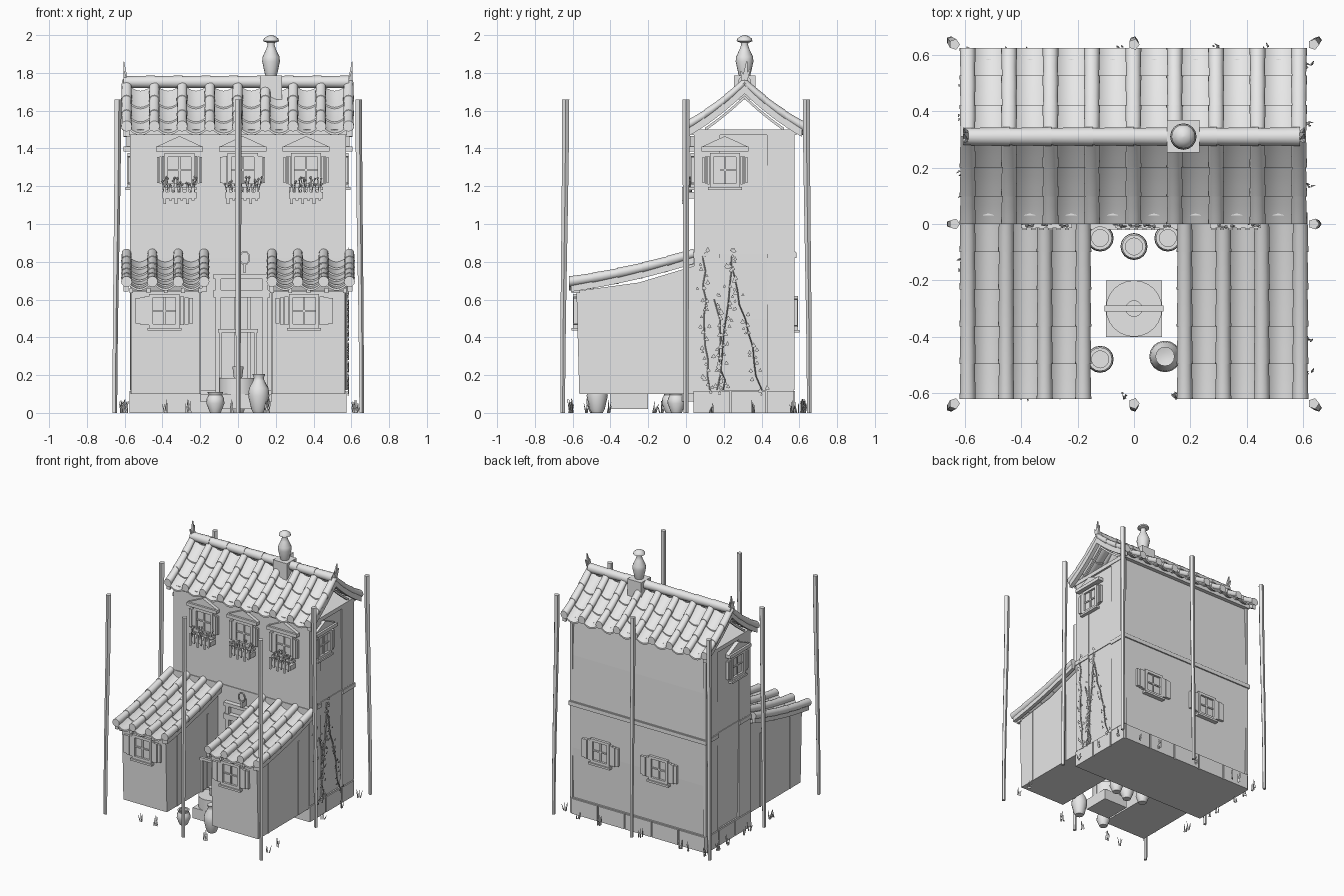
import bpy, bmesh, math, random
from mathutils import Matrix, Vector

random.seed(4)
cube = bpy.data.objects.get("Cube")
if cube:
    bpy.data.objects.remove(cube)

mat = bpy.data.materials.new("pale_grey")
mat.use_nodes = True
GREY = (0.8, 0.8, 0.8, 1)
mat.diffuse_color = GREY
mat.node_tree.nodes["Principled BSDF"].inputs["Base Color"].default_value = GREY


def finish(bm, name, matrix=None, smooth=False):
    bmesh.ops.recalc_face_normals(bm, faces=bm.faces)
    me = bpy.data.meshes.new(name)
    bm.to_mesh(me)
    bm.free()
    me.materials.append(mat)
    ob = bpy.data.objects.new(name, me)
    bpy.context.collection.objects.link(ob)
    if matrix:
        ob.matrix_world = matrix
    if smooth:
        bpy.ops.object.select_all(action='DESELECT')
        ob.select_set(True)
        bpy.context.view_layer.objects.active = ob
        bpy.ops.object.shade_smooth_by_angle(angle=math.radians(40))
    return ob


def box(bm, x0, x1, y0, y1, z0, z1):
    m = Matrix.Translation(((x0 + x1) / 2, (y0 + y1) / 2, (z0 + z1) / 2))
    bmesh.ops.create_cube(bm, size=1, matrix=m @ Matrix.Diagonal((x1 - x0, y1 - y0, z1 - z0, 1)))


def boxes(name, *dims, matrix=None):
    bm = bmesh.new()
    for d in dims:
        box(bm, *d)
    return finish(bm, name, matrix)


def loft(bm, rings, cap=True):
    # bridge closed rings of points
    vs = [[bm.verts.new(p) for p in r] for r in rings]
    n = len(vs[0])
    for a, b in zip(vs, vs[1:]):
        for i in range(n):
            bm.faces.new((a[i], a[(i + 1) % n], b[(i + 1) % n], b[i]))
    if cap:
        bm.faces.new(vs[0])
        bm.faces.new(vs[-1])


def prism(bm, yz, x0, x1):
    loft(bm, [[(x, y, z) for y, z in yz] for x in (x0, x1)])


def lathe(name, x, y, z, profile, n=16):
    bm = bmesh.new()
    ang = [2 * math.pi * i / n for i in range(n)]
    loft(bm, [[(x + r * math.cos(a), y + r * math.sin(a), z + h) for a in ang] for r, h in profile])
    return finish(bm, name, smooth=True)


# ---- roofs: rounded cover tiles with sagging pan tiles between them
def tiled_roof(name, xs, surface, y_top, y_low, rows, r=0.028, sag=0.045):
    covers, pans = bmesh.new(), bmesh.new()
    step = (y_low - y_top) / rows
    for k in range(rows):
        ys = [y_top + step * (k + f) for f in (0, 0.35, 0.7, 1.06 if k < rows - 1 else 1)]
        for x in xs:
            rings = []
            for j, y in enumerate(ys):
                rr = r * (0.9 + 0.04 * j)
                rings.append([(x + rr * math.cos(a), y, surface(y) + rr * math.sin(a))
                              for a in (2 * math.pi * i / 12 for i in range(12))])
            loft(covers, rings)
        for xa, xb in zip(xs, xs[1:]):
            rings = []
            for j, y in enumerate(ys):
                top = []
                for i in range(9):
                    f = i / 8
                    drop = sag * math.sin(math.pi * f) ** 0.8 - 0.003 * j
                    top.append((xa + (xb - xa) * f, y, surface(y) - drop))
                rings.append(top + [(px, py, pz - 0.012) for px, py, pz in reversed(top)])
            loft(pans, rings)
    finish(covers, name + "_cover_tiles", smooth=True)
    finish(pans, name + "_pan_tiles", smooth=True)


def barge_board(name, surface, ya, yb, x0, x1, depth):
    bm = bmesh.new()
    ys = [ya + (yb - ya) * i / 8 for i in range(9)]
    prism(bm, [(y, surface(y) + 0.005) for y in ys] + [(y, surface(y) - depth) for y in reversed(ys)], x0, x1)
    finish(bm, name)


RIDGE_Y = 0.31


def main_surface(y):
    d = abs(y - RIDGE_Y)
    return 1.75 - 0.95 * d + 0.65 * d * d


def low_surface(y):
    u = y + 0.62
    return 0.695 + 0.14 * u + 0.13 * u * u


main_xs = [-0.59 + 0.1469 * i for i in range(9)]
tiled_roof("main_front", main_xs, main_surface, RIDGE_Y, 0.0, 3)
tiled_roof("main_back", main_xs, main_surface, RIDGE_Y, 0.625, 3)
for s, side in ((-1, "right"), (1, "left")):
    tiled_roof(side + "_wing", [s * (0.18 + 0.1367 * i) for i in range(4)], low_surface, 0.04, -0.62, 5)
    barge_board(side + "_front_barge", main_surface, RIDGE_Y, 0.01, s * 0.575, s * 0.605, 0.06)
    barge_board(side + "_back_barge", main_surface, RIDGE_Y, 0.615, s * 0.575, s * 0.605, 0.06)
    barge_board(side + "_gable_front_rafter", lambda y: main_surface(y) - 0.075, RIDGE_Y, 0.1, s * 0.55, s * 0.565, 0.012)
    barge_board(side + "_gable_back_rafter", lambda y: main_surface(y) - 0.075, RIDGE_Y, 0.52, s * 0.55, s * 0.565, 0.012)
    for x0, x1, part in ((0.58, 0.605, "outer"), (0.165, 0.19, "inner")):
        barge_board(f"{side}_wing_{part}_barge", low_surface, -0.61, 0.04, s * x0, s * x1, 0.055)
    # ridge end finials
    bm = bmesh.new()
    for lean, h in ((0.012, 0.1), (-0.02, 0.05), (0.03, 0.06)):
        base = [(s * 0.595 + dx, RIDGE_Y + dy, 1.76) for dx, dy in ((-0.012, -0.015), (0.012, -0.015), (0.012, 0.015), (-0.012, 0.015))]
        tip = [(s * 0.605 + (p[0] - s * 0.595) * 0.2, RIDGE_Y + lean + (p[1] - RIDGE_Y) * 0.2, 1.76 + h) for p in base]
        loft(bm, [base, tip])
    finish(bm, side + "_ridge_finial")

bm = bmesh.new()
for x0 in main_xs[:-1]:
    loft(bm, [[(x, RIDGE_Y + r * math.cos(a), 1.752 + r * math.sin(a)) for a in (math.pi * i / 6 for i in range(12))]
              for x, r in ((x0 - 0.015, 0.03), (x0 + 0.15, 0.034))])
finish(bm, "ridge_tiles", smooth=True)

# ---- main house body
boxes("stone_base", (-0.565, 0.565, 0.04, 0.57, 0, 0.12))
bm = bmesh.new()
loft(bm, [[(-x, ya, z), (x, ya, z), (x, yb, z), (-x, yb, z)] for z, x, ya, yb in
          ((0.12, 0.555, 0.05, 0.56), (0.5, 0.562, 0.048, 0.572), (0.85, 0.567, 0.045, 0.575),
           (1.2, 0.565, 0.045, 0.568), (1.48, 0.56, 0.045, 0.555))])
finish(bm, "house_walls")
boxes("wall_plate", (-0.575, 0.575, 0.03, 0.585, 1.47, 1.5))
boxes("floor_bands", (-0.577, 0.577, 0.43, 0.585, 0.82, 0.85), (-0.577, 0.577, 0.04, 0.18, 0.82, 0.85),
      (-0.572, 0.572, 0.1, 0.58, 0.84, 0.855))
boxes("corner_boards", *[(s * 0.55, s * 0.571, ya, yb, z0, z1) for s in (-1, 1)
                         for ya, yb in ((0.043, 0.18), (0.43, 0.574)) for z0, z1 in ((0.12, 0.82), (0.85, 1.47))])
boxes("base_stones", *[(-0.56 + 0.225 * i, -0.345 + 0.225 * i, 0.5, 0.578, 0, 0.115) for i in range(5)],
      *[(s * 0.5, s * 0.574, ya, yb, 0, 0.115) for s in (-1, 1) for ya, yb in ((0.04, 0.23), (0.24, 0.42), (0.43, 0.57))])
boxes("main_rafter_ends", *[(x - 0.01, x + 0.01, ya, yb, 1.495, 1.515) for x in main_xs for ya, yb in ((0.005, 0.06), (0.56, 0.615))])

# ---- side wings
for side, xa, xb in (("right", -0.565, -0.2), ("left", 0.18, 0.565)):
    bm = bmesh.new()
    prism(bm, [(-0.565, 0.1), (0.05, 0.1), (0.05, 0.78), (-0.25, 0.69), (-0.58, 0.645)], xa, xb)
    finish(bm, side + "_wing_walls")
    boxes(side + "_wing_rafter_ends", *[(xa + (xb - xa) * i / 4 - 0.01, xa + (xb - xa) * i / 4 + 0.01, -0.605, -0.56, 0.635, 0.66) for i in range(5)])
    boxes(side + "_wing_posts", *[(x - 0.004, x + 0.004, y - 0.006, y + 0.006, 0.1, 0.66) for x in (xa, xb) for y in (-0.44, -0.08)])

# ---- doorway in the courtyard
boxes("doorway", (-0.12, -0.09, 0.015, 0.05, 0.1, 0.73), (0.13, 0.16, 0.015, 0.05, 0.1, 0.73),
      (-0.13, 0.17, 0.01, 0.05, 0.61, 0.65), (-0.13, 0.17, 0.01, 0.05, 0.71, 0.735),
      (-0.02, 0.0, 0.03, 0.05, 0.1, 0.61), (0.05, 0.07, 0.03, 0.05, 0.1, 0.61))
boxes("door_step", (-0.2, 0.18, -0.02, 0.05, 0.06, 0.1))
bm = bmesh.new()
for i in range(12):
    a, b = 2 * math.pi * i / 12, 2 * math.pi * (i + 1) / 12
    loft(bm, [[(0.035 + (0.022 + dr) * math.cos(t), y, 0.82 + (0.03 + dr) * math.sin(t))
               for dr, y in ((0, -0.01), (0.008, -0.01), (0.008, 0.0), (0, 0.0))] for t in (a, b)])
box(bm, 0.03, 0.04, -0.01, 0.05, 0.74, 0.79)
finish(bm, "door_lantern_hook")


# ---- windows, facing local -y with the origin at the wall
def window(name, x, y, z, turn=0, hood=False, flowers=False):
    m = Matrix.Translation((x, y, z)) @ Matrix.Rotation(math.radians(turn), 4, 'Z')
    w, h = 0.08, 0.09
    boxes(name + "_frame", (-w, -w + 0.02, -0.02, 0.01, -h, h), (w - 0.02, w, -0.02, 0.01, -h, h),
          (-w, w, -0.02, 0.01, h - 0.02, h), (-w, w, -0.02, 0.01, -h, -h + 0.02),
          (-0.005, 0.005, -0.012, 0.01, -h, h), (-w, w, -0.012, 0.01, -0.005, 0.005),
          (-w - 0.01, w + 0.01, -0.03, 0.01, -h - 0.015, -h), (-w, w, -0.004, 0.01, -h, h), matrix=m)
    sw = 0.013 if hood else 0.024
    boxes(name + "_shutters", *[(s * (w + 0.002 + sw * i), s * (w + sw * (i + 1)), -0.018 - 0.004 * (i % 2), 0.01,
                                 -0.075 + 0.004 * i, 0.075 - 0.003 * i) for s in (-1, 1) for i in range(3)], matrix=m)
    if hood:
        bm = bmesh.new()
        box(bm, -0.125, 0.125, -0.04, 0.01, 0.1, 0.125)
        loft(bm, [[(-0.12, y2, 0.125), (0.12, y2, 0.125), (0.045, y2, 0.16), (0, y2, 0.18), (-0.045, y2, 0.16)] for y2 in (-0.025, 0.01)])
        finish(bm, name + "_hood", m)
    if flowers:
        boxes(name + "_flower_box", (-0.09, 0.09, -0.06, 0.01, -0.15, -0.115),
              *[(-0.085 + 0.03 * i, -0.07 + 0.03 * i, -0.066, -0.06, -0.18 + 0.02 * (i % 2), -0.09) for i in range(6)], matrix=m)
        bm = bmesh.new()
        for i in range(22):
            p = Vector((random.uniform(-0.09, 0.09), random.uniform(-0.055, -0.015), -0.115))
            tip = p + Vector((random.uniform(-.02, .02), 0, random.uniform(0.03, 0.08)))
            loft(bm, [[q + Vector(d) * 0.003 for d in ((1, 0, 0), (-1, 1, 0), (-1, -1, 0))] for q in (p, tip)])
            bmesh.ops.create_icosphere(bm, subdivisions=1, radius=0.007, matrix=Matrix.Translation(tip))
        finish(bm, name + "_flowers", m)


for i, x in enumerate((-0.31, 0.025, 0.36)):
    window(f"upper_window_{i + 1}", x, 0.045, 1.285, hood=True, flowers=True)
window("right_wing_window", -0.39, -0.577, 0.54)
window("left_wing_window", 0.35, -0.577, 0.54)
for i, x in enumerate((0.31, -0.18)):
    window(f"back_window_{i + 1}", x, 0.572, 0.53, turn=180)
window("left_gable_window", 0.565, 0.206, 1.285, turn=90, hood=True)
window("right_gable_window", -0.565, 0.206, 1.285, turn=-90, hood=True)

# ---- chimney with jar
boxes("chimney_base", (0.117, 0.233, 0.253, 0.369, 1.66, 1.785))
lathe("chimney_jar", 0.175, 0.31, 1.785, [(0.03, 0), (0.034, 0.015), (0.047, 0.075), (0.045, 0.1), (0.026, 0.14), (0.018, 0.165), (0.022, 0.18)])
lathe("chimney_cap", 0.175, 0.31, 1.96, [(0.022, 0), (0.042, 0.008), (0.038, 0.022), (0.02, 0.035), (0.004, 0.04)])

# ---- courtyard well
boxes("well_plinth", (-0.1, 0.1, -0.4, -0.2, 0.02, 0.1))
lathe("well_drum", 0, -0.3, 0.1, [(0.1, 0), (0.1, 0.085)], 24)
boxes("well_frame", (-0.1, -0.085, -0.31, -0.29, 0.1, 0.44), (0.085, 0.1, -0.31, -0.29, 0.1, 0.44),
      (-0.105, 0.105, -0.31, -0.29, 0.425, 0.445), (-0.003, 0.003, -0.303, -0.297, 0.25, 0.43))
lathe("well_bucket", 0, -0.3, 0.185, [(0.022, 0), (0.03, 0.06)], 12)

# ---- pots
squat = [(0.028, 0), (0.032, 0.01), (0.048, 0.05), (0.046, 0.075), (0.036, 0.095), (0.042, 0.11), (0.03, 0.11), (0.03, 0.09)]
tall = [(0.03, 0), (0.04, 0.02), (0.056, 0.09), (0.052, 0.13), (0.03, 0.17), (0.026, 0.185), (0.034, 0.205), (0.015, 0.2)]
for i, (x, y, form) in enumerate(((-0.12, -0.05, squat), (0, -0.08, squat), (0.12, -0.05, squat), (-0.12, -0.48, squat), (0.11, -0.47, tall))):
    lathe(f"pot_{i + 1}", x, y, 0, form)

# ---- tall bowed poles around the plot
for i, (sx, sy) in enumerate((a, b) for a in (-1, 0, 1) for b in (-1, 0, 1) if a or b):
    bm = bmesh.new()
    rings = []
    for k in range(7):
        f = k / 6
        off, r = 0.645 + 0.008 * math.cos(3 * f), 0.013 + 0.007 * f
        rings.append([(sx * off + r * math.cos(t), sy * off + r * math.sin(t), 1.66 * f) for t in (math.pi * j / 2.5 for j in range(5))])
    loft(bm, rings)
    finish(bm, f"pole_{i + 1}")

# ---- climbing ivy on the left wall
bm = bmesh.new()
for y0, y1, top in ((0.12, 0.09, 0.83), (0.16, 0.25, 0.83), (0.4, 0.23, 0.8), (0.2, 0.16, 0.6)):
    path = [(y0 + (y1 - y0) * k / 9 + random.uniform(-.012, .012), 0.12 + (top - 0.12) * k / 9) for k in range(10)]
    loft(bm, [[(0.574 + dx, y + dy, z) for dx, dy in ((0, -.003), (.005, 0), (0, .003), (-.005, 0))] for y, z in path])
    for y, z in path * 3:
        c = Vector((0.58, y + random.uniform(-.03, .03), z + random.uniform(-.035, .035)))
        s = random.uniform(0.009, 0.015)
        bm.faces.new([bm.verts.new(c + Vector((dx, dy, dz)) * s) for dx, dy, dz in ((0.6, 0, 1), (0, 0.9, -.5), (0.5, 0, -.8), (0, -.9, -.5))])
finish(bm, "wall_ivy")

# ---- grass tufts
bm = bmesh.new()
for i in range(26):
    a, edge = random.uniform(-0.6, 0.6), random.choice((-0.61, 0.62))
    cx, cy = (a, edge) if i % 2 else (edge, a)
    for k in range(4):
        p = Vector((cx + random.uniform(-.012, .012), cy + random.uniform(-.012, .012), 0))
        tip = p + Vector((random.uniform(-.015, .015), random.uniform(-.015, .015), random.uniform(0.03, 0.075)))
        loft(bm, [[q + Vector(d) * w for d in ((1, 0, 0), (-1, 1, 0), (-1, -1, 0))] for q, w in ((p, 0.004), (tip, 0.001))])
finish(bm, "grass_tufts")
